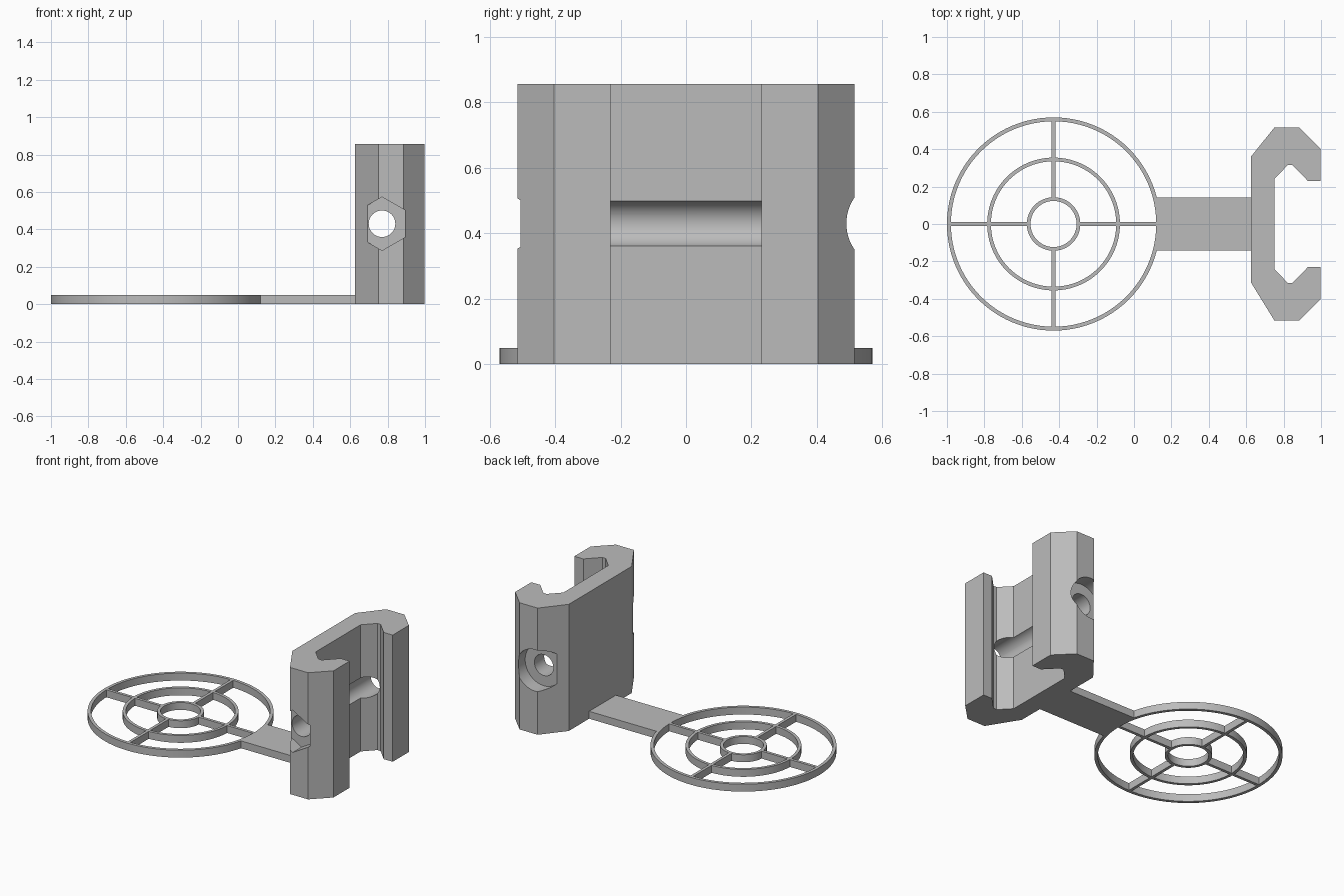
import bpy, bmesh
from math import sin, cos, pi, radians
from mathutils import Vector, Matrix

cube = bpy.data.objects.get("Cube")
if cube:
    bpy.data.objects.remove(cube, do_unlink=True)

GREY = (0.5, 0.5, 0.5, 1)
mat = bpy.data.materials.new("plain grey")
mat.use_nodes = True
mat.diffuse_color = GREY
mat.node_tree.nodes["Principled BSDF"].inputs["Base Color"].default_value = GREY


def finish(name, bm):
    bmesh.ops.recalc_face_normals(bm, faces=bm.faces)
    mesh = bpy.data.meshes.new(name)
    bm.to_mesh(mesh)
    bm.free()
    mesh.materials.append(mat)
    ob = bpy.data.objects.new(name, mesh)
    bpy.context.collection.objects.link(ob)
    return ob


def prism(name, outline, height):
    """Extrude an outline in x, y up from the ground."""
    bm = bmesh.new()
    face = bm.faces.new([bm.verts.new((x, y, 0)) for x, y in outline])
    out = bmesh.ops.extrude_face_region(bm, geom=[face])
    top = [v for v in out["geom"] if isinstance(v, bmesh.types.BMVert)]
    bmesh.ops.translate(bm, verts=top, vec=(0, 0, height))
    return finish(name, bm)


def ring(name, centre, outer, inner, height, n=96):
    bm = bmesh.new()
    section = [(outer, 0), (outer, height), (inner, height), (inner, 0)]
    loops = [[bm.verts.new((centre + r * cos(2 * pi * i / n), r * sin(2 * pi * i / n), z))
              for i in range(n)] for r, z in section]
    for a, b in zip(loops, loops[1:] + loops[:1]):
        for i in range(n):
            j = (i + 1) % n
            bm.faces.new((a[i], a[j], b[j], b[i]))
    return finish(name, bm)


def bar(name, x0, x1, half_width, height):
    return prism(name, [(x0, -half_width), (x1, -half_width),
                        (x1, half_width), (x0, half_width)], height)


def bore(name, x, z, radius, y0, y1, sides):
    """Cutter along y, with a corner pointing up."""
    bm = bmesh.new()
    bmesh.ops.create_cone(bm, cap_ends=True, segments=sides, radius1=radius,
                          radius2=radius, depth=y1 - y0)
    bm.transform(Matrix.Translation((x, (y0 + y1) / 2, z)) @ Matrix.Rotation(radians(90), 4, "X"))
    ob = finish(name, bm)
    ob.hide_render = True
    return ob


def combine(target, others, operation):
    """Apply one boolean per helper, then drop the helpers."""
    for other in others:
        mod = target.modifiers.new(other.name, "BOOLEAN")
        mod.operation, mod.solver, mod.object = operation, "EXACT", other
    bpy.context.view_layer.update()
    result = bpy.data.meshes.new_from_object(
        target.evaluated_get(bpy.context.evaluated_depsgraph_get()))
    target.modifiers.clear()
    target.data = result
    for other in others:
        bpy.data.objects.remove(other, do_unlink=True)


# Target grille: three rings and four spokes
PLATE = 0.05
CENTRE = -0.43
grille = ring("ring_grille", CENTRE, 0.57, 0.549, PLATE)
pieces = [ring("middle_ring", CENTRE, 0.355, 0.335, PLATE),
          ring("inner_ring", CENTRE, 0.143, 0.123, PLATE)]
for k in range(4):
    spoke = bar("spoke", 0.133, 0.56, 0.01, PLATE)
    spoke.data.transform(Matrix.Translation((CENTRE, 0, 0)) @ Matrix.Rotation(k * pi / 2, 4, "Z"))
    pieces.append(spoke)
combine(grille, pieces, "UNION")

# Flat arm joining the grille to the clamp
arm = bar("connecting_arm", 0.119, 0.626, 0.143, PLATE)

# Rail clamp: hooked profile, back jaw mirrored to the front
jaw = [(0.75, 0.515), (0.885, 0.515), (0.997, 0.403), (0.997, 0.23), (0.93, 0.23),
       (0.847, 0.315), (0.822, 0.315), (0.75, 0.24)]
outline = [(0.625, 0.36)] + jaw + [(x, -y) for x, y in reversed(jaw)] + [(0.625, -0.312)]
clamp = prism("rail_clamp", outline, 0.857)

# Cross bolt hole, hexagonal nut pocket and round head pocket
BX, BZ = 0.77, 0.43
combine(clamp, [bore("bolt_hole", BX, BZ, 0.071, -0.7, 0.7, 48),
                bore("nut_pocket", BX, BZ, 0.143, -0.7, -0.42, 6),
                bore("head_pocket", BX, BZ, 0.14, 0.42, 0.7, 64)], "DIFFERENCE")

for ob in (grille, arm, clamp):
    bpy.ops.object.select_all(action="DESELECT")
    ob.select_set(True)
    bpy.context.view_layer.objects.active = ob
    bpy.ops.object.shade_smooth_by_angle(angle=radians(25))
